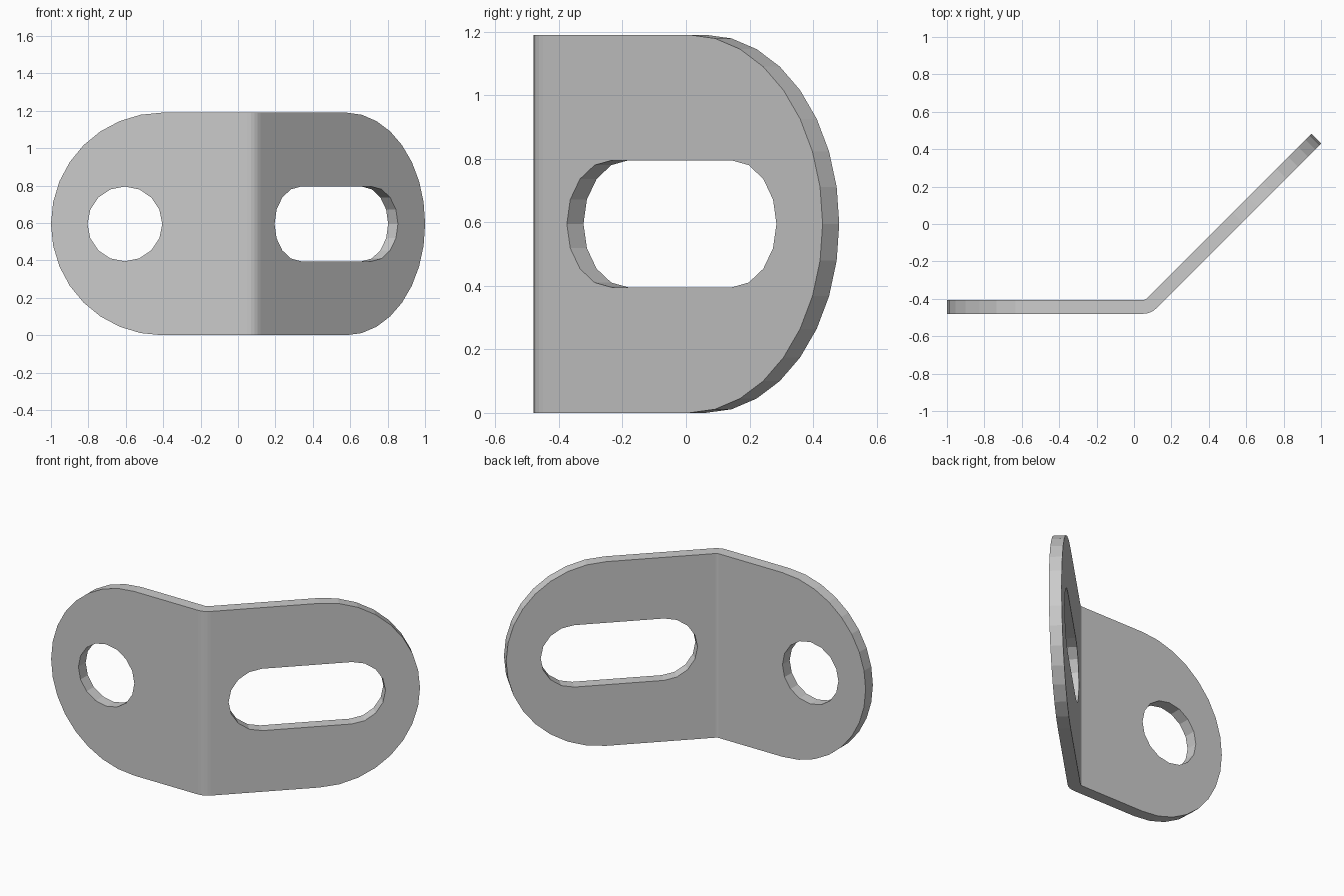
import bpy, bmesh
from math import sin, cos, pi
from mathutils import Vector

if "Cube" in bpy.data.objects:
    bpy.data.objects.remove(bpy.data.objects["Cube"])

H, T = 1.19, 0.074             # plate height and thickness
MID = H / 2
R, BEND = 0.1, pi / 4          # outer bend radius and bend angle
S0 = 0.049                     # where the bend starts along the strip
S1 = S0 + R * BEND             # where the bend ends
BEND_STEPS = 4


def stadium(a, b, r, n):
    """Closed outline: two half circles joined by straight sides."""
    right = [(b + r * sin(pi * i / n), MID - r * cos(pi * i / n)) for i in range(n + 1)]
    left = [(a - r * sin(pi * i / n), MID + r * cos(pi * i / n)) for i in range(n + 1)]
    return right + left


def circle(c, r, n):
    return [(c + r * cos(2 * pi * i / n), MID + r * sin(2 * pi * i / n)) for i in range(n)]


def bend(s, d, z):
    """Map a flat strip position (length s, depth d) onto the bent plate."""
    ang = min(max((s - S0) / R, 0), BEND)
    x = S0 + (R - d) * sin(ang)
    y = -0.48 + R - (R - d) * cos(ang)
    rest = s - S0 if s < S0 else max(s - S1, 0)
    return Vector((x + rest * cos(ang), y + rest * sin(ang), z))


bm = bmesh.new()

# flat outline with a round hole and a slot
end = S1 + 1.2455
loops = [stadium(-1 + MID, end - MID, MID, 16),
         circle(-0.605, 0.2, 16),
         stadium(S1 + 0.307, S1 + 0.84, 0.2, 8)]
edges = []
for pts in loops:
    vs = [bm.verts.new((s, 0, z)) for s, z in pts]
    edges += [bm.edges.new((vs[i - 1], vs[i])) for i in range(len(vs))]
bmesh.ops.triangle_fill(bm, edges=edges, use_beauty=True, use_dissolve=False)

# bend lines
for i in range(BEND_STEPS + 1):
    s = S0 + (S1 - S0) * i / BEND_STEPS
    bmesh.ops.bisect_plane(bm, geom=bm.verts[:] + bm.edges[:] + bm.faces[:],
                           dist=1e-5, plane_co=(s, 0, 0), plane_no=(1, 0, 0))

# thickness, then fold
ext = bmesh.ops.extrude_face_region(bm, geom=bm.faces[:], use_keep_orig=True)
for v in ext["geom"]:
    if isinstance(v, bmesh.types.BMVert):
        v.co.y = T
for v in bm.verts:
    v.co = bend(v.co.x, v.co.y, v.co.z)
bmesh.ops.recalc_face_normals(bm, faces=bm.faces[:])

mesh = bpy.data.meshes.new("angle_bracket")
bm.to_mesh(mesh)
bm.free()
obj = bpy.data.objects.new("angle_bracket", mesh)
bpy.context.collection.objects.link(obj)
